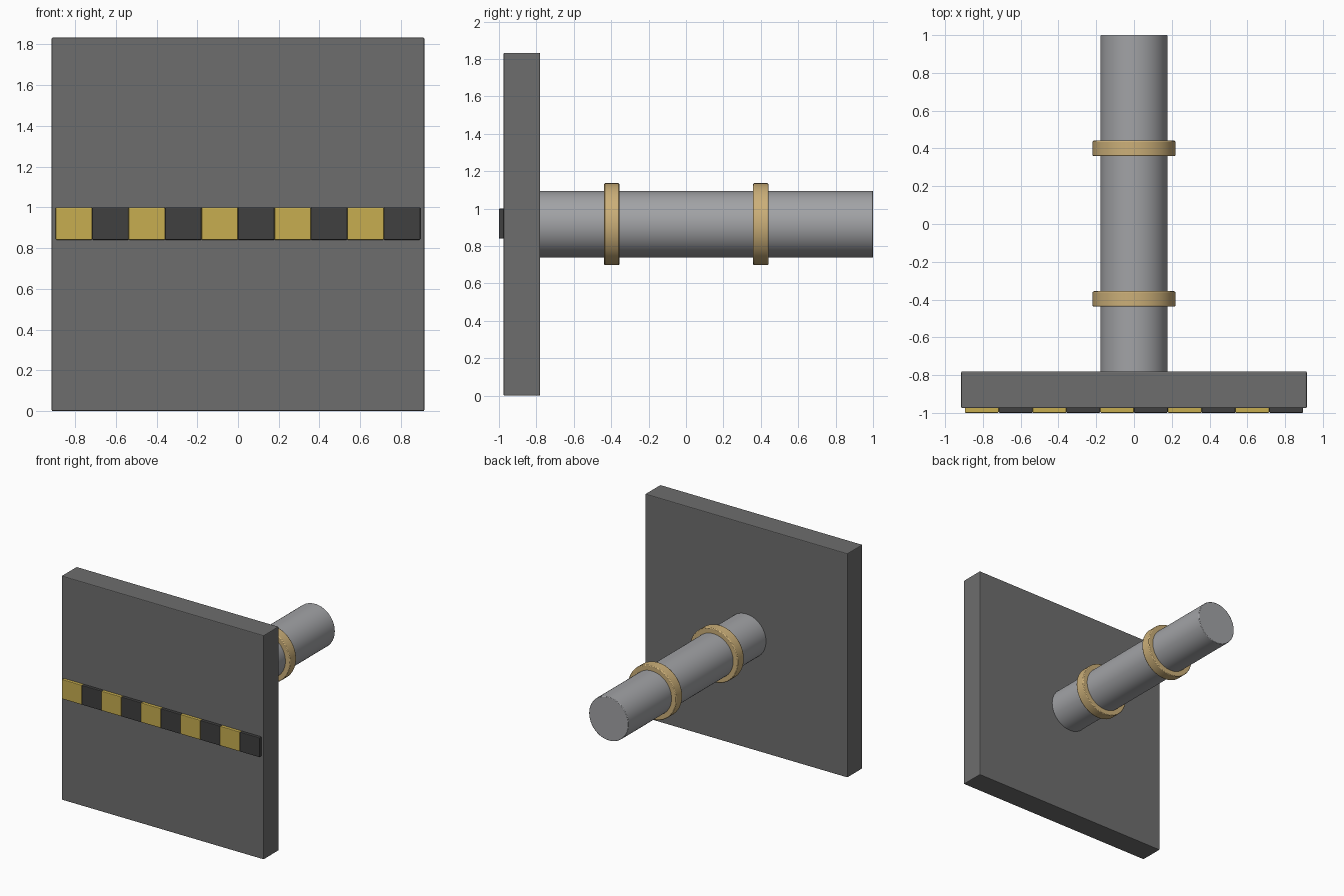
import bpy
import math

default = bpy.data.objects.get("Cube")
if default:
    bpy.data.objects.remove(default, do_unlink=True)

AXIS_Z = 0.917  # height of the shaft axis


def material(name, rgb):
    mat = bpy.data.materials.new(name)
    mat.use_nodes = True
    colour = (*rgb, 1.0)
    mat.diffuse_color = colour
    node = next(n for n in mat.node_tree.nodes if n.type == "BSDF_PRINCIPLED")
    node.inputs["Base Color"].default_value = colour
    return mat


plate_grey = material("plate dark grey", (0.155, 0.155, 0.155))
steel = material("shaft steel grey", (0.36, 0.365, 0.38))
brass = material("ring brass", (0.60, 0.43, 0.19))
yellow = material("stripe yellow", (0.57, 0.42, 0.08))
black = material("stripe black", (0.05, 0.05, 0.05))


def finish(name, mat, bevel):
    obj = bpy.context.object
    obj.name = obj.data.name = name
    obj.data.materials.append(mat)
    bpy.ops.object.transform_apply(location=False, rotation=True, scale=True)
    if bevel:
        mod = obj.modifiers.new("soft edges", "BEVEL")
        mod.width = bevel
        mod.segments = 2
        mod.limit_method = "ANGLE"
        mod.angle_limit = math.radians(40)
    return obj


def box(name, mat, low, high, bevel):
    centre = [(a + b) / 2 for a, b in zip(low, high)]
    bpy.ops.mesh.primitive_cube_add(size=1, location=centre)
    bpy.context.object.scale = [b - a for a, b in zip(low, high)]
    return finish(name, mat, bevel)


def rod(name, mat, radius, y0, y1, bevel):
    bpy.ops.mesh.primitive_cylinder_add(
        vertices=64, radius=radius, depth=y1 - y0,
        location=(0, (y0 + y1) / 2, AXIS_Z), rotation=(math.pi / 2, 0, 0))
    obj = finish(name, mat, bevel)
    bpy.ops.object.shade_smooth_by_angle(angle=math.radians(35))
    return obj


# Square face plate
box("face_plate", plate_grey, (-0.915, -0.975, 0), (0.915, -0.78, 1.833), 0.006)

# Shaft and its two raised rings
rod("shaft", steel, 0.178, -0.79, 1.0, 0.004)
for label, y in (("front", -0.397), ("rear", 0.4)):
    rod(label + "_ring", brass, 0.219, y - 0.041, y + 0.041, 0.006)

# Alternating hazard blocks across the plate
count, width = 10, 0.179
for i in range(count):
    x = (i - count / 2) * width
    mat = black if i % 2 else yellow
    box(f"hazard_block_{i + 1}", mat,
        (x, -1.0, 0.84), (x + width, -0.97, 1.0), 0.005)
